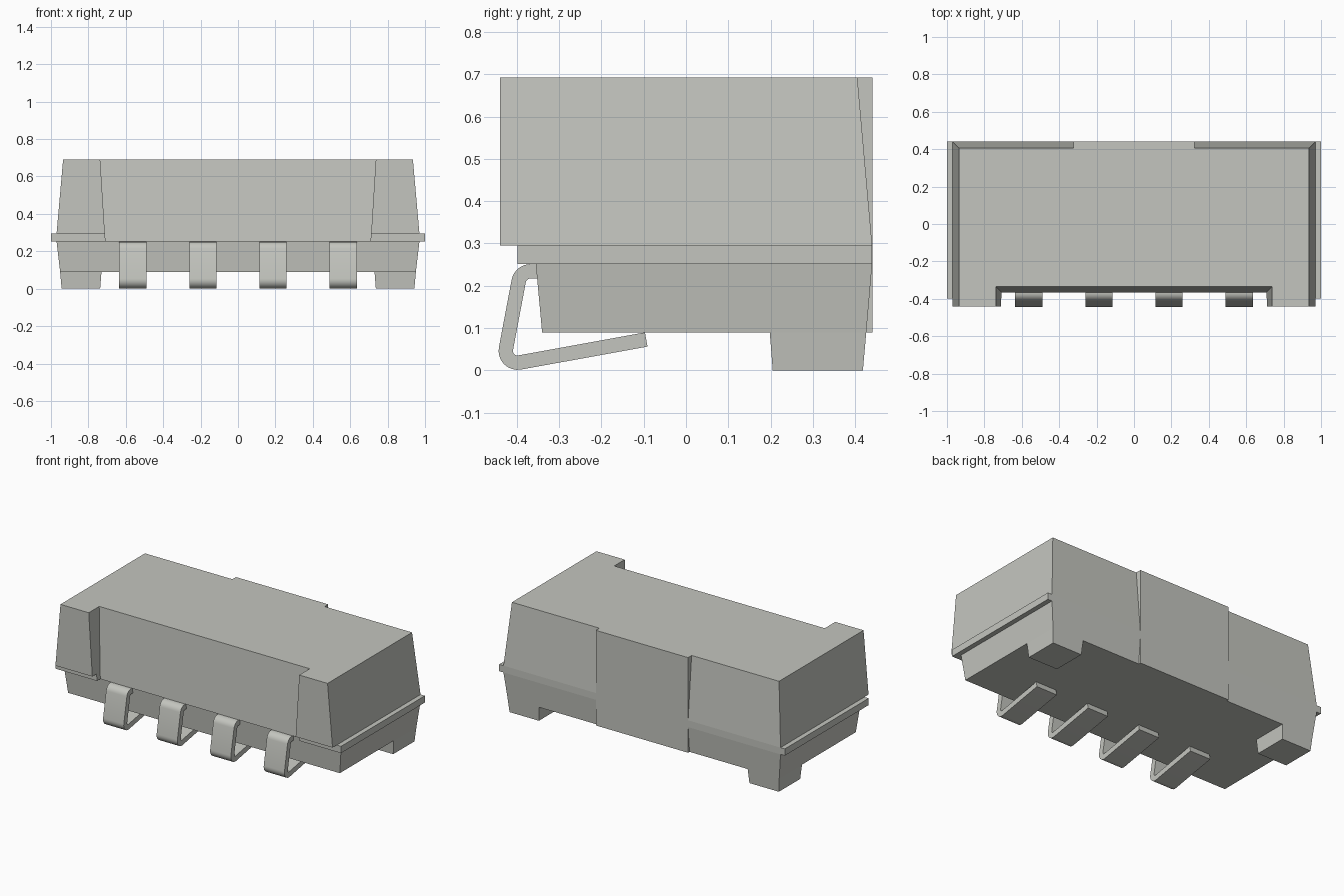
import bpy, bmesh, math
from mathutils import Vector

if "Cube" in bpy.data.objects:
    bpy.data.objects.remove(bpy.data.objects["Cube"])


def material(name, rgb):
    m = bpy.data.materials.new(name)
    m.diffuse_color = (*rgb, 1)
    m.use_nodes = True
    m.node_tree.nodes["Principled BSDF"].inputs["Base Color"].default_value = m.diffuse_color
    return m


GREY = material("light grey", (0.55, 0.56, 0.52))


def loft(name, rings):
    """Solid between two matching outlines of 3D points."""
    bm = bmesh.new()
    a, b = [[bm.verts.new(p) for p in ring] for ring in rings]
    n = len(a)
    bm.faces.new(a)
    bm.faces.new(b)
    for i in range(n):
        j = (i + 1) % n
        bm.faces.new((a[i], a[j], b[j], b[i]))
    bmesh.ops.recalc_face_normals(bm, faces=bm.faces)
    me = bpy.data.meshes.new(name)
    bm.to_mesh(me)
    bm.free()
    ob = bpy.data.objects.new(name, me)
    bpy.context.collection.objects.link(ob)
    me.materials.append(GREY)
    return ob


def box_ring(x0, x1, y0, y1, z):
    return [(x0, y0, z), (x1, y0, z), (x1, y1, z), (x0, y1, z)]


def notched_ring(x, y0, y1, nx, ny, z):
    """Rectangle with a wide notch in the front edge."""
    return [(-x, y0, z), (-nx, y0, z), (-nx, ny, z), (nx, ny, z),
            (nx, y0, z), (x, y0, z), (x, y1, z), (-x, y1, z)]


# Housing: upper block with front notch, flange, lower block
loft("upper_housing", [notched_ring(0.97, -0.44, 0.44, 0.712, -0.362, 0.295),
                       notched_ring(0.935, -0.44, 0.405, 0.737, -0.335, 0.692)])
loft("side_flange", [notched_ring(1.0, -0.398, 0.44, 0.708, -0.365, 0.252),
                     notched_ring(1.0, -0.398, 0.44, 0.712, -0.362, 0.295)])
loft("lower_housing", [box_ring(-0.951, 0.951, -0.34, 0.426, 0.09),
                       box_ring(-0.97, 0.97, -0.355, 0.44, 0.252)])

# Upright panel in the middle of the back
loft("back_panel", [box_ring(-0.323, 0.323, 0.35, 0.441, 0.09),
                    box_ring(-0.323, 0.323, 0.35, 0.441, 0.692)])

# Two feet at the back corners
for s, side in ((-1, "left"), (1, "right")):
    loft(side + "_foot", [box_ring(s * 0.737, s * 0.943, 0.205, 0.418, 0),
                          box_ring(s * 0.73, s * 0.951, 0.198, 0.426, 0.09)])


def fillet(path, radius, steps=8):
    """Round the inner corners of a 2D path."""
    out = [path[0]]
    for p, c, q in zip(path, path[1:], path[2:]):
        u, v = (p - c).normalized(), (q - c).normalized()
        half = u.angle(v) / 2
        centre = c + (u + v).normalized() * radius / math.sin(half)
        t0 = c + u * radius / math.tan(half) - centre
        t1 = c + v * radius / math.tan(half) - centre
        sweep = t0.angle_signed(t1)
        a0 = math.atan2(t0.y, t0.x)
        for i in range(steps + 1):
            a = a0 - sweep * i / steps
            out.append(centre + Vector((math.cos(a), math.sin(a))) * radius)
    return out + [path[-1]]


def strip_outline(path, thickness):
    left, right = [], []
    for i, p in enumerate(path):
        d = (path[min(i + 1, len(path) - 1)] - path[max(i - 1, 0)]).normalized()
        n = Vector((-d.y, d.x)) * thickness / 2
        left.append(p + n)
        right.append(p - n)
    return left + right[::-1]


# Spring contacts: bent strips folded under the front
bend = [Vector(p) for p in ((-0.335, 0.234), (-0.391, 0.234),
                            (-0.433, 0.0115), (-0.094, 0.073))]
outline = strip_outline(fillet(bend, 0.028), 0.034)
for k, x in enumerate((-0.5625, -0.1875, 0.1875, 0.5625)):
    lead = loft(f"contact_{k + 1}", [[(x + dx, p.x, p.y) for p in outline]
                                     for dx in (-0.0725, 0.0725)])
    bpy.ops.object.select_all(action='DESELECT')
    lead.select_set(True)
    bpy.context.view_layer.objects.active = lead
    bpy.ops.object.shade_smooth_by_angle(angle=math.radians(30))
